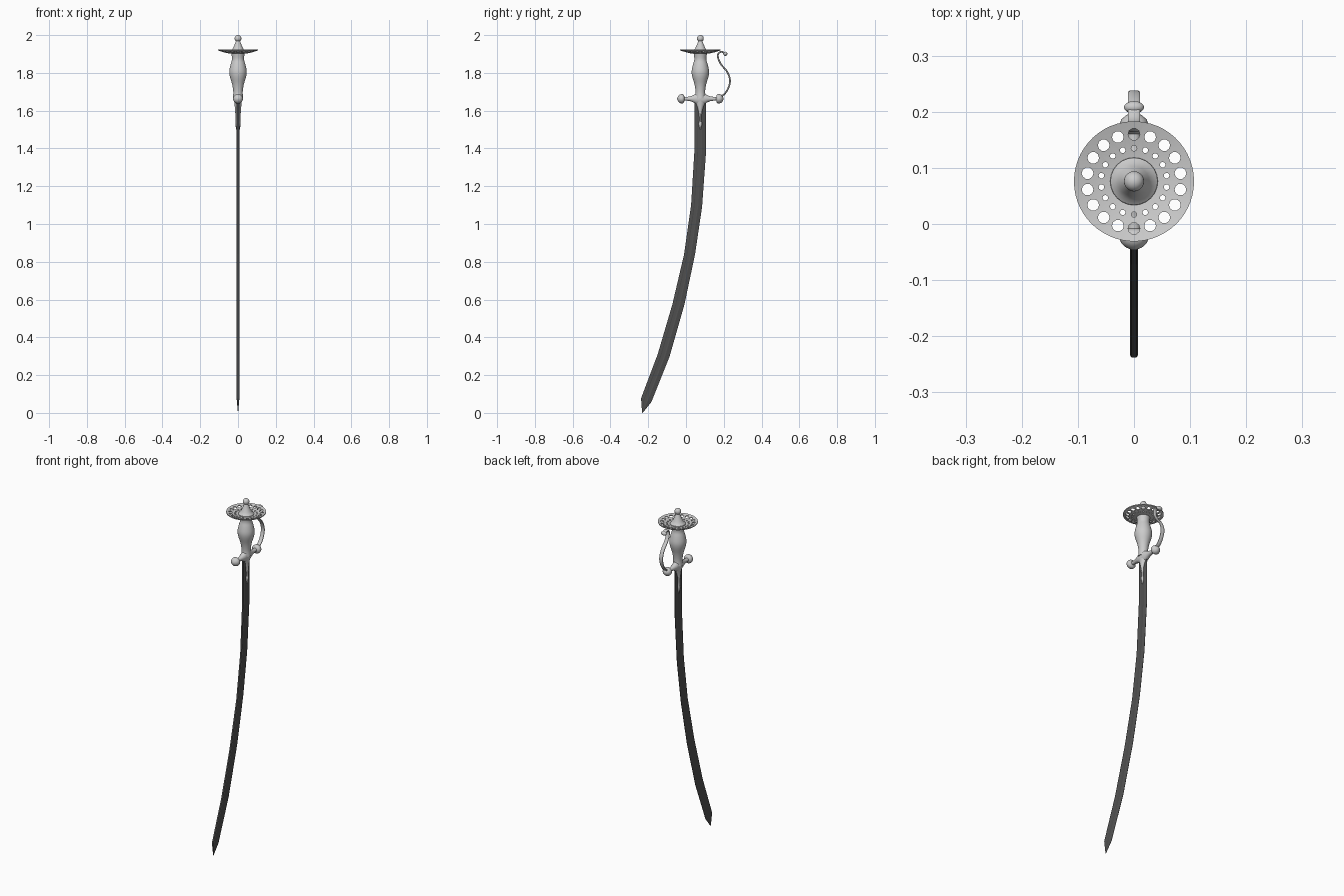
import bpy, bmesh, math
from mathutils import Vector

if "Cube" in bpy.data.objects:
    bpy.data.objects.remove(bpy.data.objects["Cube"])

AXIS_Y = 0.076          # hilt axis
X, Y, Z = Vector((1, 0, 0)), Vector((0, 1, 0)), Vector((0, 0, 1))


def finish(name, bm, angle=35):
    bmesh.ops.recalc_face_normals(bm, faces=bm.faces)
    me = bpy.data.meshes.new(name)
    bm.to_mesh(me)
    bm.free()
    ob = bpy.data.objects.new(name, me)
    bpy.context.collection.objects.link(ob)
    bpy.ops.object.select_all(action='DESELECT')
    ob.select_set(True)
    bpy.context.view_layer.objects.active = ob
    if angle:
        bpy.ops.object.shade_smooth_by_angle(angle=math.radians(angle))
    return ob


def skin(bm, rings):
    """Join equal-length point rings with quads and cap both ends."""
    vs = [[bm.verts.new(p) for p in r] for r in rings]
    n = len(vs[0])
    for a, b in zip(vs, vs[1:]):
        for i in range(n):
            j = (i + 1) % n
            bm.faces.new((a[i], a[j], b[j], b[i]))
    bm.faces.new(vs[0])
    bm.faces.new(vs[-1])


def ellipse(c, u, v, n=24):
    return [c + u * math.cos(2 * math.pi * i / n) + v * math.sin(2 * math.pi * i / n)
            for i in range(n)]


def smooth_path(pts, k=4):
    """Catmull-Rom resampling of tuples."""
    ps = [Vector(p) for p in pts]
    ps = [2 * ps[0] - ps[1]] + ps + [2 * ps[-1] - ps[-2]]
    out = []
    for a, b, c, d in zip(ps, ps[1:], ps[2:], ps[3:]):
        for s in range(k):
            t = s / k
            out.append(0.5 * (2 * b + (c - a) * t + (2 * a - 5 * b + 4 * c - d) * t * t
                              + (3 * b - a - 3 * c + d) * t ** 3))
    return out + [ps[-2]]


def upright(name, sections, n=24):
    """Loft of (z, half-width x, half-width y) about the hilt axis."""
    bm = bmesh.new()
    skin(bm, [ellipse(Vector((0, AXIS_Y, z)), X * a, Y * b, n) for z, a, b in sections])
    return finish(name, bm)


# Blade: thick spine on the -y side, fuller, sharp edge on the +y side
spine = [(.045, 1.64), (.045, 1.395), (.027, 1.10), (-.010, .84), (-.072, .575), (-.150, .31), (-.238, .077)]
edge = [(.106, 1.64), (.106, 1.38), (.085, 1.09), (.048, .84), (-.008, .575), (-.088, .295), (-.183, .058)]
section = [(0, .0045), (.07, .007), (.25, .007), (.32, .0055), (.55, .005), (.65, .006), (1, .0006)]
bm = bmesh.new()
rings = []
for s, e in zip(spine, edge):
    s, e = Vector((0, *s)), Vector((0, *e))
    rings.append([s.lerp(e, t) + X * w for t, w in section]
                 + [s.lerp(e, t) - X * w for t, w in reversed(section)])
tip = Vector((0, -.232, 0))
rings.append([tip + (p - tip) * .06 + Z * .0 for p in rings[-1]])
low = min(p.z for p in rings[-1])
rings[-1] = [p - Z * low for p in rings[-1]]
skin(bm, rings)
blade = finish("blade", bm, 0)
steel = bpy.data.materials.new("dark_steel")
steel.diffuse_color = (.08, .08, .08, 1)
steel.use_nodes = True
steel.node_tree.nodes["Principled BSDF"].inputs["Base Color"].default_value = steel.diffuse_color
blade.data.materials.append(steel)

# Grip
prof = smooth_path([(1.665, .027), (1.70, .025), (1.74, .031), (1.78, .043), (1.81, .046),
                    (1.845, .039), (1.87, .032), (1.895, .034), (1.91, .037)], 3)
upright("grip", [(p[0], p[1], p[1]) for p in [q.to_tuple() for q in prof]], 32)

# Langets: tapering tongue over the blade with a bud at its end
upright("langet", [(1.69, .024, .026), (1.665, .023, .034), (1.64, .019, .026), (1.62, .017, .017),
                   (1.595, .015, .010), (1.565, .013, .006), (1.545, .012, .005), (1.538, .014, .009),
                   (1.527, .014, .010), (1.515, .012, .007), (1.50, .010, .002)], 16)

# Quillon arms ending in mushroom knobs: (distance, half-width x, half-width z)
arm = [(0, .022, .036), (.02, .021, .030), (.035, .018, .020), (.05, .014, .0135), (.07, .011, .010),
       (.084, .011, .010), (.087, .021, .020), (.092, .025, .024), (.100, .026, .025),
       (.110, .023, .022), (.118, .014, .014), (.1225, .003, .003)]
for side, label in ((-1, "back"), (1, "front")):
    bm = bmesh.new()
    skin(bm, [ellipse(Vector((0, AXIS_Y + side * d, 1.663)), X * a, Z * b) for d, a, b in arm])
    finish("quillon_" + label, bm, 50)

# Knuckle guard: flat curved band
path = smooth_path([(.180, 1.672), (.205, 1.690), (.225, 1.722), (.233, 1.762), (.218, 1.806), (.188, 1.842),
                    (.171, 1.875), (.170, 1.900), (.183, 1.911), (.197, 1.909), (.207, 1.902)])
bm = bmesh.new()
rings = []
for i, p in enumerate(path):
    t = (path[min(i + 1, len(path) - 1)] - path[max(i - 1, 0)]).normalized()
    side = Vector((0, -t.y, t.x))
    c = Vector((0, p.x, p.y))
    rings.append([c + X * a * .011 + side * b * .0045 for a, b in
                  ((-1, -.5), (-.7, -1), (.7, -1), (1, -.5), (1, .5), (.7, 1), (-.7, 1), (-1, .5))])
skin(bm, rings)
finish("knuckle_guard", bm)

# Bud on the curled end of the guard
bm = bmesh.new()
bmesh.ops.create_uvsphere(bm, u_segments=16, v_segments=10, radius=1)
for v in bm.verts:
    v.co = Vector((v.co.x * .018, .208 + v.co.y * .011, 1.901 + v.co.z * .011))
finish("guard_bud", bm)

# Pierced dish: shallow upturned plate with two rings of holes
dish = upright("pommel_dish", [(z, r, r) for r, z in
                               ((.01, 1.899), (.05, 1.903), (.080, 1.910), (.107, 1.919), (.107, 1.924),
                                (.080, 1.916), (.05, 1.909), (.01, 1.905))], 54)
bm = bmesh.new()
for ring, size in ((.084, .0105), (.059, .005)):
    for i in range(18):
        a = math.radians(90 + 20 * i)
        c = Vector((ring * math.cos(a), AXIS_Y + ring * math.sin(a), 0))
        skin(bm, [ellipse(c + Z * z, X * size, Y * size, 10) for z in (1.88, 1.95)])
cutter = finish("hole_cutter", bm, 0)
cutter.hide_render = True
mod = dish.modifiers.new("holes", 'BOOLEAN')
mod.operation, mod.solver, mod.object = 'DIFFERENCE', 'EXACT', cutter
bpy.context.view_layer.objects.active = dish
bpy.ops.object.modifier_apply(modifier=mod.name)
bpy.data.objects.remove(cutter)

# Pommel cone with a ball finial
upright("pommel_cone", [(z, r, r) for z, r in
                        ((1.904, .043), (1.912, .042), (1.918, .034), (1.930, .027), (1.950, .018), (1.968, .011))])
bm = bmesh.new()
bmesh.ops.create_uvsphere(bm, u_segments=20, v_segments=12, radius=.018)
bmesh.ops.translate(bm, verts=bm.verts, vec=(0, AXIS_Y, 1.982))
finish("pommel_ball", bm)
